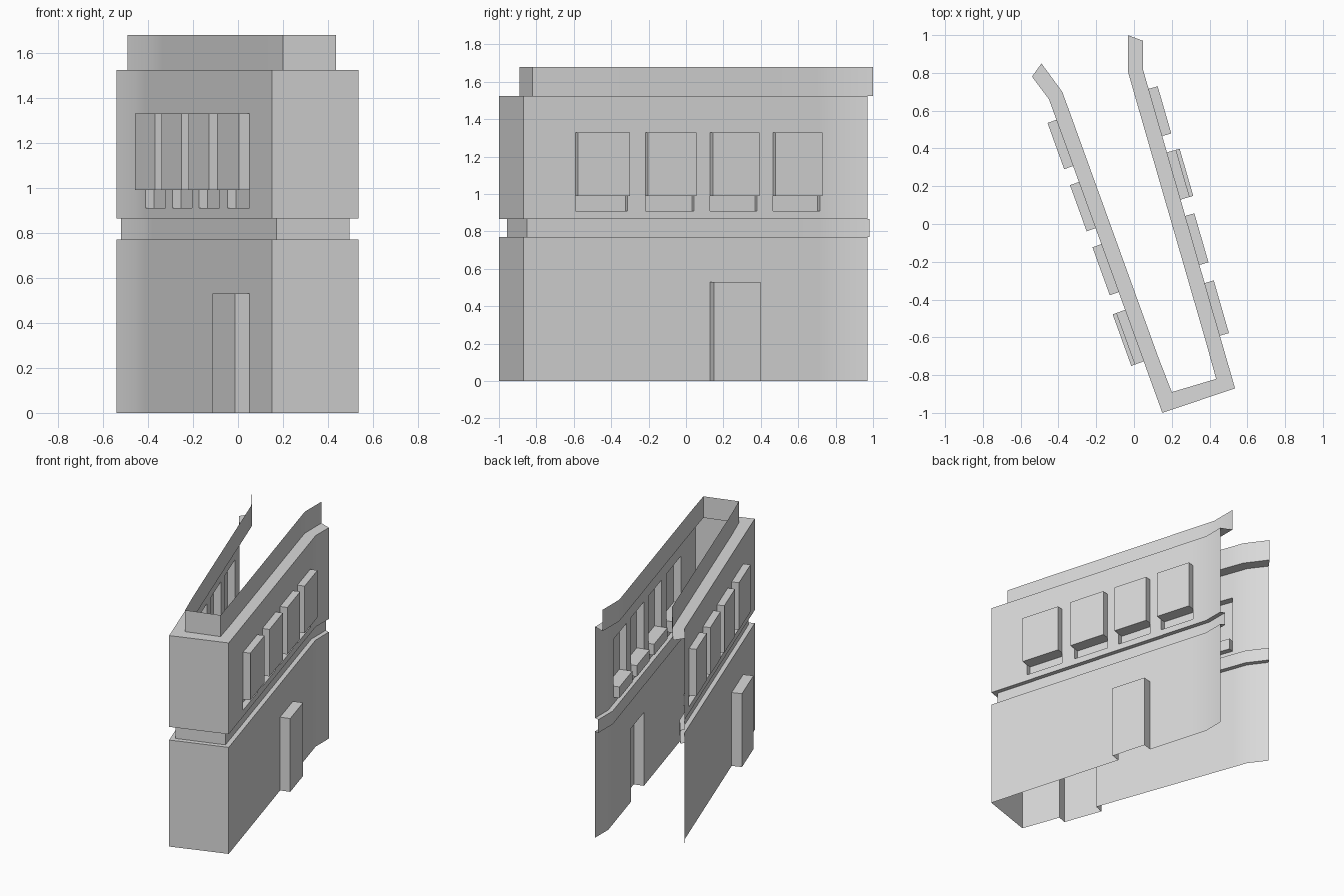
import bpy
import bmesh
from mathutils import Vector

cube = bpy.data.objects.get("Cube")
if cube:
    bpy.data.objects.remove(cube, do_unlink=True)

# One plain colour
stone = bpy.data.materials.new("light_grey")
stone.use_nodes = True
stone.diffuse_color = (0.7, 0.7, 0.7, 1)
stone.node_tree.nodes["Principled BSDF"].inputs["Base Color"].default_value = (0.7, 0.7, 0.7, 1)

# Plan of the wall face, and of the parapet set back behind it
SETBACK = 0.08
OUTER = [(-0.54, 0.78), (-0.45, 0.66), (0.15, -1.0), (0.535, -0.87), (0.047, 0.82), (0.047, 0.97)]
INNER = [(-0.49, 0.85), (-0.38, 0.70), (0.20, -0.89), (0.435, -0.82), (-0.033, 0.81), (-0.033, 1.0)]
outer = [Vector((x, y, 0)) for x, y in OUTER]
inner = [Vector((x, y, 0)) for x, y in INNER]

# Window bays, measured back from the front corners
BAYS = [(0.29, 0.58), (0.68, 0.95), (1.04, 1.30), (1.39, 1.65)]
DOOR_BAY = {"right": 0, "left": 2}
DOOR_TOP, SILL_BASE, WINDOW_BASE, WINDOW_TOP = 0.53, 0.91, 0.99, 1.33

# Columns: a position and an inward direction for every vertical line
columns, cells = [], []


def add_corner(i):
    columns.append((outer[i], (inner[i] - outer[i]) / SETBACK))


def add_long_wall(side, start, end):
    """Split a side wall at its bays; cells hold (side, bay or None)."""
    along = (outer[end] - outer[start]).normalized()
    inward = Vector((-along.y, along.x, 0))
    length = (outer[end] - outer[start]).length
    order = list(enumerate(BAYS))
    if side == "right":
        order = [(k, (length - b, length - a)) for k, (a, b) in reversed(order)]
    for k, bay in order:
        for s in bay:
            columns.append((outer[start] + along * s, inward))
        cells.extend([(side, None), (side, k)])
    cells.append((side, None))


add_corner(0)
cells.append(("right", None))
add_corner(1)
add_long_wall("right", 1, 2)
add_corner(2)
cells.append(("front", None))
add_corner(3)
add_long_wall("left", 3, 4)
add_corner(4)
cells.append(("left", None))
add_corner(5)

# Storeys: name, base setback, heights of the horizontal lines
STOREYS = [
    ("ground_floor_wall", 0.0, [0, DOOR_TOP, 0.77]),
    ("recessed_band", 0.032, [0.77, 0.865]),
    ("upper_floor_wall", 0.0, [0.865, SILL_BASE, WINDOW_BASE, WINDOW_TOP, 1.525]),
    ("parapet", SETBACK, [1.525, 1.68]),
]


def depth(storey, z, cell):
    """Inward offset of one wall cell; doors and windows stand proud."""
    name, base, _ = STOREYS[storey]
    side, bay = cell
    if bay is not None:
        if name == "ground_floor_wall" and z < DOOR_TOP and bay == DOOR_BAY[side]:
            return -0.07
        if name == "upper_floor_wall":
            if WINDOW_BASE < z < WINDOW_TOP:
                return -0.05
            if SILL_BASE < z < WINDOW_BASE:
                return 0.04
    return base


def point(col, d, z):
    pos, inward = columns[col]
    return pos + inward * d + Vector((0, 0, z))


def build_storey(index):
    name, _, heights = STOREYS[index]
    bm = bmesh.new()

    def quad(*corners):
        bm.faces.new([bm.verts.new(point(*c)) for c in corners])

    for row, (z0, z1) in enumerate(zip(heights, heights[1:])):
        mid = (z0 + z1) / 2
        for c, cell in enumerate(cells):
            d = depth(index, mid, cell)
            # Wall face
            quad((c, d, z0), (c + 1, d, z0), (c + 1, d, z1), (c, d, z1))
            # Side reveal towards the next cell
            if c + 1 < len(cells):
                e = depth(index, mid, cells[c + 1])
                if e != d:
                    quad((c + 1, d, z0), (c + 1, e, z0), (c + 1, e, z1), (c + 1, d, z1))
            # Ledge or soffit towards the row above
            if row + 2 < len(heights):
                e = depth(index, (z1 + heights[row + 2]) / 2, cell)
            elif index + 1 < len(STOREYS):
                above = STOREYS[index + 1][2]
                e = depth(index + 1, (above[0] + above[1]) / 2, cell)
            else:
                e = d
            if e != d:
                quad((c, d, z1), (c + 1, d, z1), (c + 1, e, z1), (c, e, z1))

    bmesh.ops.remove_doubles(bm, verts=bm.verts, dist=0.0005)
    mesh = bpy.data.meshes.new(name)
    bm.to_mesh(mesh)
    bm.free()
    mesh.materials.append(stone)
    obj = bpy.data.objects.new(name, mesh)
    bpy.context.collection.objects.link(obj)
    return obj


parts = [build_storey(i) for i in range(len(STOREYS))]

# Soft shading over the gentle bends at the back
bpy.ops.object.select_all(action="DESELECT")
for part in parts:
    part.select_set(True)
bpy.context.view_layer.objects.active = parts[0]
bpy.ops.object.shade_smooth_by_angle(angle=0.52)
